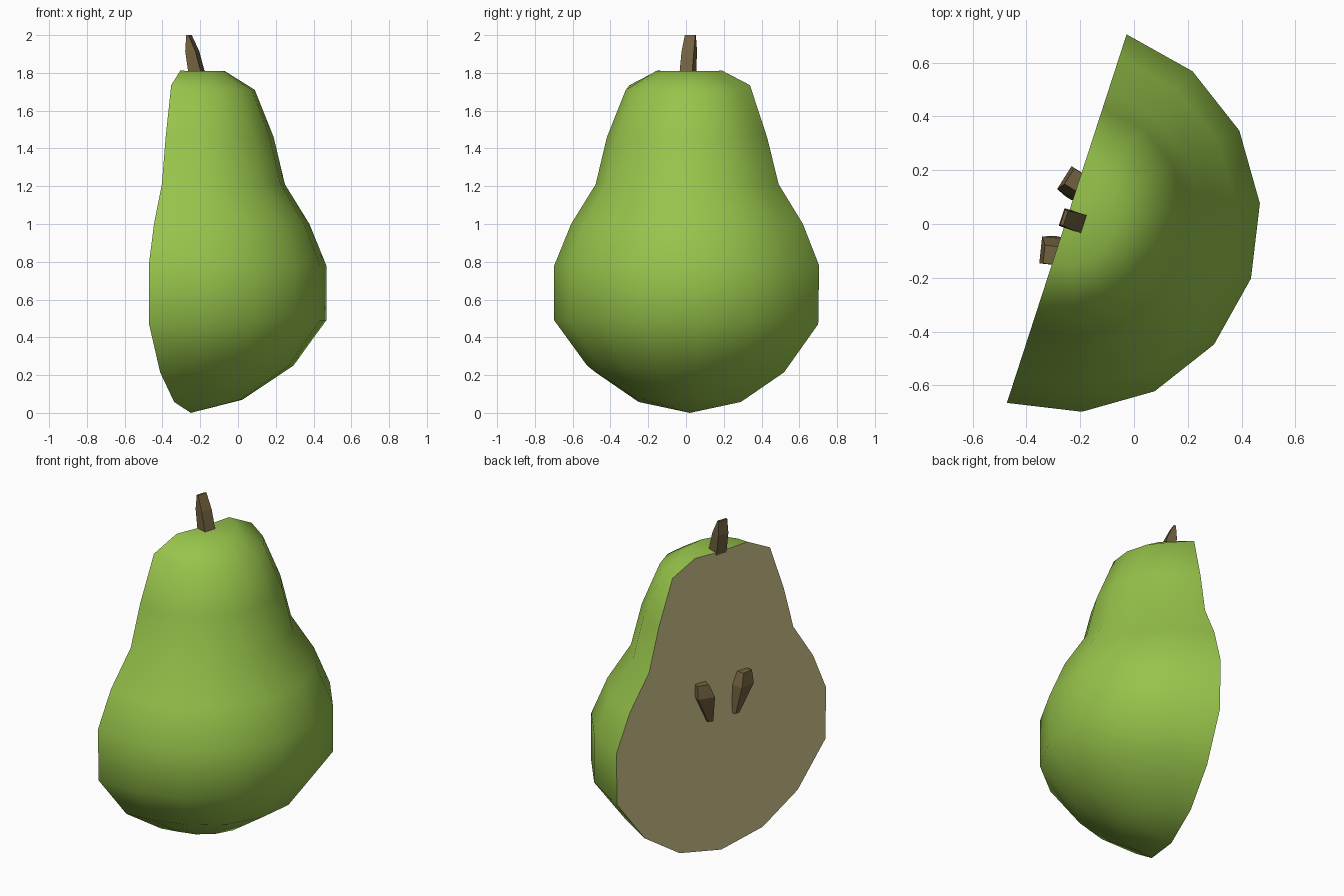
import bpy, bmesh, math
from mathutils import Vector

if "Cube" in bpy.data.objects:
    bpy.data.objects.remove(bpy.data.objects["Cube"])

AXIS = Vector((-0.25, 0.02, 0.0))           # pear axis, lying in the cut plane
TURN = math.radians(72)                     # direction of the cut plane
V = Vector((math.cos(TURN), math.sin(TURN), 0))    # along the cut
N = Vector((-math.sin(TURN), math.cos(TURN), 0))   # out of the cut


def material(name, rgb):
    m = bpy.data.materials.new(name)
    m.diffuse_color = (*rgb, 1)
    m.use_nodes = True
    m.node_tree.nodes["Principled BSDF"].inputs["Base Color"].default_value = m.diffuse_color
    return m


def make(name, bm, mat, smooth=False):
    bmesh.ops.recalc_face_normals(bm, faces=bm.faces)
    for f in bm.faces:
        f.smooth = smooth
    me = bpy.data.meshes.new(name)
    bm.to_mesh(me)
    bm.free()
    me.materials.append(mat)
    ob = bpy.data.objects.new(name, me)
    bpy.context.collection.objects.link(ob)
    return ob


def loft(name, sections, origin, turn, mat):
    """Four-sided loft; sections are (depth centre, width centre, z, half depth, half width)."""
    bm = bmesh.new()
    d = Vector((math.cos(turn + math.pi / 2), math.sin(turn + math.pi / 2), 0))
    w = Vector((math.cos(turn), math.sin(turn), 0))
    rings = []
    for cd, cw, z, hd, hw in sections:
        c = origin + N * cd + V * cw + Vector((0, 0, z))
        rings.append([bm.verts.new(c + d * hd * a + w * hw * b)
                      for a, b in ((-1, -1), (1, -1), (1, 1), (-1, 1))])
    for lo, hi in zip(rings, rings[1:]):
        for i in range(4):
            j = (i + 1) % 4
            bm.faces.new((lo[i], lo[j], hi[j], hi[i]))
    bm.faces.new(rings[0])
    bm.faces.new(rings[-1])
    return make(name, bm, mat, smooth=False)


green = material("skin_green", (0.31, 0.55, 0.07))
cream = material("flesh_cream", (0.60, 0.54, 0.25))
brown = material("stem_brown", (0.17, 0.12, 0.05))

# Profiles (radius, z): the cut rim is slightly fuller than the rest of the skin
rim = [(0.285, 0.058), (0.525, 0.215), (0.715, 0.47), (0.72, 0.78), (0.63, 1.0),
       (0.495, 1.21), (0.43, 1.46), (0.335, 1.735), (0.18, 1.812)]
body = [(0.275, 0.07), (0.545, 0.25), (0.72, 0.49), (0.72, 0.78), (0.63, 1.0),
        (0.50, 1.21), (0.44, 1.46), (0.34, 1.71), (0.18, 1.81)]
BOTTOM, TOP, STEPS = 0.0, 1.805, 8

# Skin: half a turn in eight steps from one cut edge to the other
bm = bmesh.new()
low = bm.verts.new(AXIS + Vector((0, 0, BOTTOM)))
high = bm.verts.new(AXIS + Vector((0, 0, TOP)))
cols = []
for i in range(STEPS + 1):
    a = TURN - math.pi * i / STEPS
    prof = rim if i in (0, STEPS) else body
    cols.append([bm.verts.new(AXIS + Vector((r * math.cos(a), r * math.sin(a), z)))
                 for r, z in prof])
for p, q in zip(cols, cols[1:]):
    bm.faces.new((low, p[0], q[0]))
    bm.faces.new((high, p[-1], q[-1]))
    for k in range(len(p) - 1):
        bm.faces.new((p[k], q[k], q[k + 1], p[k + 1]))
bmesh.ops.recalc_face_normals(bm, faces=bm.faces)
make("pear_skin", bm, green, smooth=True)

# Flat cut face
bm = bmesh.new()
outline = [(0, BOTTOM)] + rim + [(0, TOP)] + [(-r, z) for r, z in reversed(rim)]
face = bm.faces.new([bm.verts.new(AXIS + V * r + Vector((0, 0, z))) for r, z in outline])
face.normal_update()
cut = make("cut_face", bm, cream)
if cut.data.polygons[0].normal.dot(N) < 0:
    cut.data.flip_normals()

# Stem: leaning wedge
loft("stem", [(-0.035, 0, 1.79, 0.036, 0.035),
              (-0.008, 0, 1.915, 0.028, 0.034),
              (0.010, 0, 2.0, 0.006, 0.029)], AXIS, TURN, brown)

# Seeds: tapered, half sunk into the flesh, tips leaning to the axis
for name, side, twist in (("seed_left", 1, -14), ("seed_right", -1, 12)):
    loft(name, [(0.015, side * 0.09, 0.81, 0.012, 0.016),
                (0.015, side * 0.132, 0.975, 0.042, 0.050),
                (0.015, side * 0.147, 1.05, 0.025, 0.034)],
         AXIS, TURN + math.radians(twist), brown)
